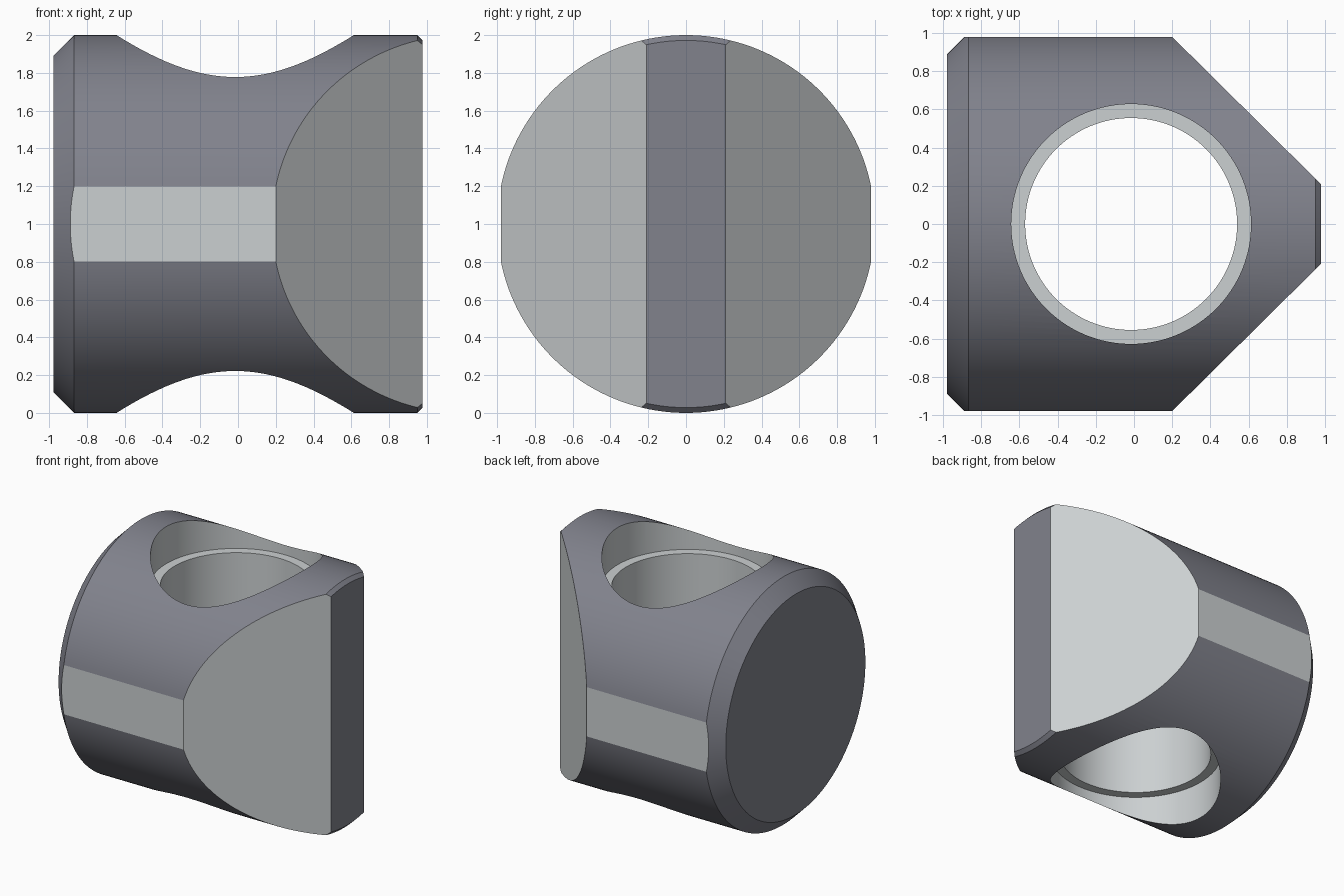
import bpy, bmesh, math

if "Cube" in bpy.data.objects:
    bpy.data.objects.remove(bpy.data.objects["Cube"])

SEG = 160
HOLE_X = -0.015


def material(name, rgb):
    mat = bpy.data.materials.new(name)
    mat.diffuse_color = (*rgb, 1)
    mat.use_nodes = True
    mat.node_tree.nodes["Principled BSDF"].inputs["Base Color"].default_value = mat.diffuse_color
    return mat


# Dark turned skin, lighter machined cuts
MATERIALS = [material("dark_steel", (0.22, 0.225, 0.265)),
             material("cut_steel", (0.60, 0.63, 0.64))]


def new_object(name, bm, slot):
    bmesh.ops.recalc_face_normals(bm, faces=bm.faces)
    me = bpy.data.meshes.new(name)
    for f in bm.faces:
        f.material_index = slot
    for mat in MATERIALS:
        me.materials.append(mat)
    bm.to_mesh(me)
    bm.free()
    ob = bpy.data.objects.new(name, me)
    bpy.context.collection.objects.link(ob)
    return ob


def lathe_x(name, profile):
    """Turn (x, radius) points about the x axis, centred at z = 1."""
    bm = bmesh.new()
    rings = []
    for x, r in profile:
        rings.append([bm.verts.new((x, r * math.cos(2 * math.pi * i / SEG),
                                    1 + r * math.sin(2 * math.pi * i / SEG)))
                      for i in range(SEG)])
    for a, b in zip(rings, rings[1:]):
        for i in range(SEG):
            j = (i + 1) % SEG
            bm.faces.new((a[i], a[j], b[j], b[i]))
    bm.faces.new(rings[0])
    bm.faces.new(rings[-1])
    return new_object(name, bm, 0)


def prism_z(name, outline, z0, z1):
    """Extrude an xy outline from z0 to z1."""
    bm = bmesh.new()
    face = bm.faces.new([bm.verts.new((x, y, z0)) for x, y in outline])
    ext = bmesh.ops.extrude_face_region(bm, geom=[face])
    for v in ext["geom"]:
        if isinstance(v, bmesh.types.BMVert):
            v.co.z = z1
    # extruding may drop the starting face, so close the bottom if needed
    open_edges = [e for e in bm.edges if e.is_boundary]
    if open_edges:
        bmesh.ops.holes_fill(bm, edges=open_edges)
    ob = new_object(name, bm, 1)
    ob.hide_render = True
    return ob


def circle(r):
    return [(HOLE_X + r * math.cos(2 * math.pi * i / 128),
             r * math.sin(2 * math.pi * i / 128)) for i in range(128)]


def boolean(target, cutter, operation):
    mod = target.modifiers.new(cutter.name, 'BOOLEAN')
    mod.object = cutter
    mod.operation = operation
    mod.solver = 'EXACT'
    bpy.ops.object.select_all(action='DESELECT')
    bpy.context.view_layer.objects.active = target
    target.select_set(True)
    bpy.ops.object.modifier_apply(modifier=mod.name)
    bpy.data.objects.remove(cutter)


# Turned body with chamfered ends
body = lathe_x("body", [(-0.978, 0.89), (-0.868, 1.0), (0.95, 1.0), (0.978, 0.972)])

# Side flats and the two slanted nose faces
half = [(-1.2, -0.98), (0.2, -0.98), (1.1, -0.089)]
outline = half + [(x, -y) for x, y in reversed(half)]
boolean(body, prism_z("side_trim", outline, -0.3, 2.3), 'INTERSECT')

# Through hole with a counterbore at top and bottom
boolean(body, prism_z("bore", circle(0.555), -0.3, 2.3), 'DIFFERENCE')
for name, z0, z1 in (("top_counterbore", 1.7, 2.3), ("bottom_counterbore", -0.3, 0.3)):
    boolean(body, prism_z(name, circle(0.628), z0, z1), 'DIFFERENCE')

# Smooth curved faces, crisp edges
bpy.ops.object.shade_smooth_by_angle(angle=math.radians(10))
